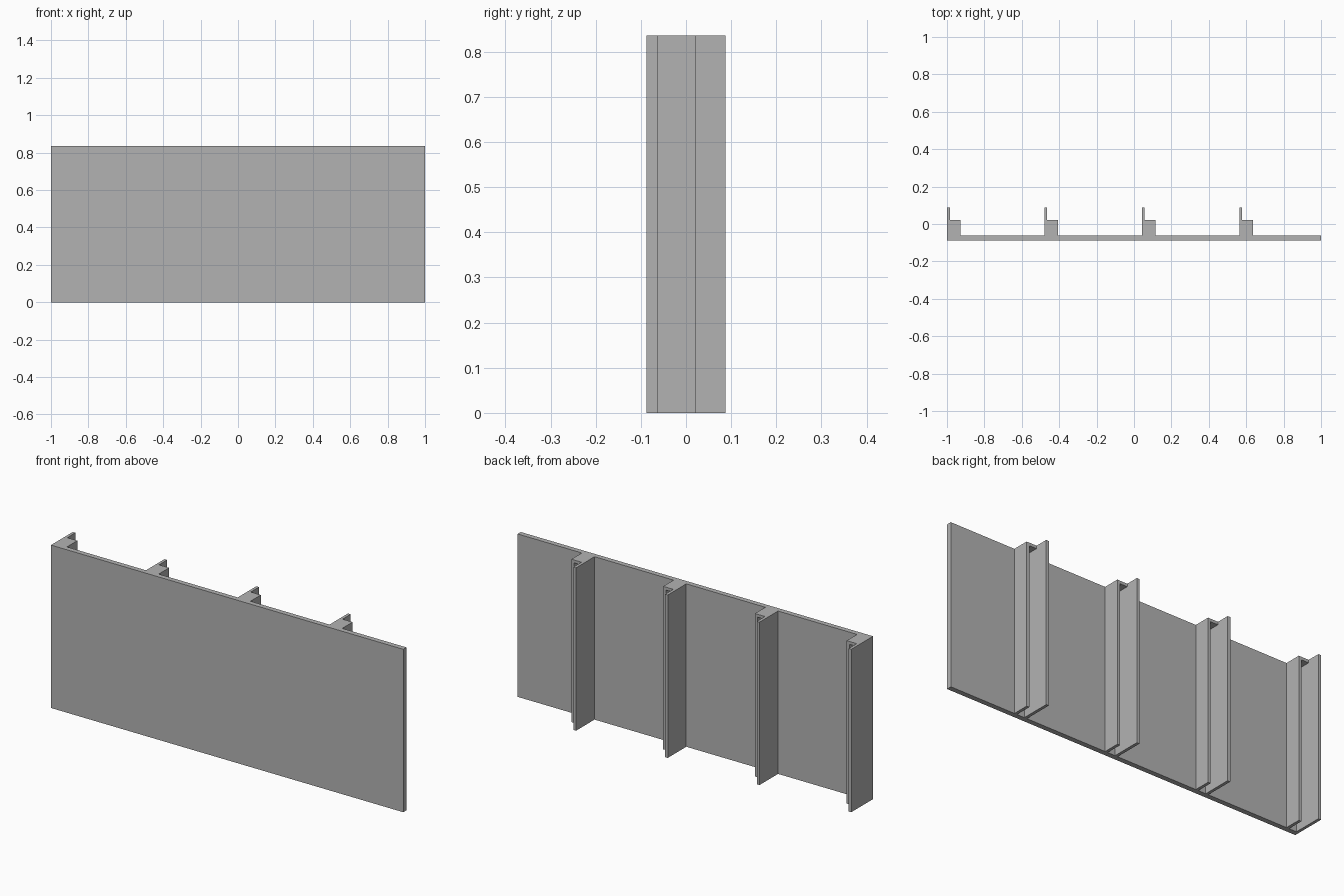
import bpy
import bmesh
from mathutils import Vector

cube = bpy.data.objects.get("Cube")
if cube:
    bpy.data.objects.remove(cube, do_unlink=True)

# One plain grey for the whole panel
grey = bpy.data.materials.new("plain grey")
colour = (0.45, 0.45, 0.45, 1)
grey.use_nodes = True
grey.diffuse_color = colour
grey.node_tree.nodes["Principled BSDF"].inputs["Base Color"].default_value = colour

FRONT, PLATE_BACK, LIP_BACK, RIB_BACK = -0.088, -0.062, 0.022, 0.088
HEIGHT, SHEET = 0.836, 0.015
RIB_WIDTH, RIB_STEP = 0.072, 0.521


def box(name, low, high):
    """Flat-sided box between two opposite corners."""
    low, high = Vector(low), Vector(high)
    bm = bmesh.new()
    bmesh.ops.create_cube(bm, size=1)
    bmesh.ops.scale(bm, vec=high - low, verts=bm.verts)
    bmesh.ops.translate(bm, vec=(low + high) / 2, verts=bm.verts)
    mesh = bpy.data.meshes.new(name)
    bm.to_mesh(mesh)
    bm.free()
    mesh.materials.append(grey)
    obj = bpy.data.objects.new(name, mesh)
    bpy.context.collection.objects.link(obj)
    return obj


# Face plate
box("face_plate", (-1, FRONT, 0), (1, PLATE_BACK, HEIGHT))

# Open channel ribs: a long flange, a short flange and a thin cap on top
for i in range(4):
    x = -1 + i * RIB_STEP
    inner, lip, end = x + SHEET, x + RIB_WIDTH - SHEET, x + RIB_WIDTH
    box(f"rib_long_flange_{i + 1}", (x, PLATE_BACK, 0), (inner, RIB_BACK, HEIGHT))
    box(f"rib_short_flange_{i + 1}", (lip, PLATE_BACK, 0), (end, LIP_BACK, HEIGHT))
    box(f"rib_cap_{i + 1}", (inner, PLATE_BACK, HEIGHT - SHEET), (lip, LIP_BACK, HEIGHT))
